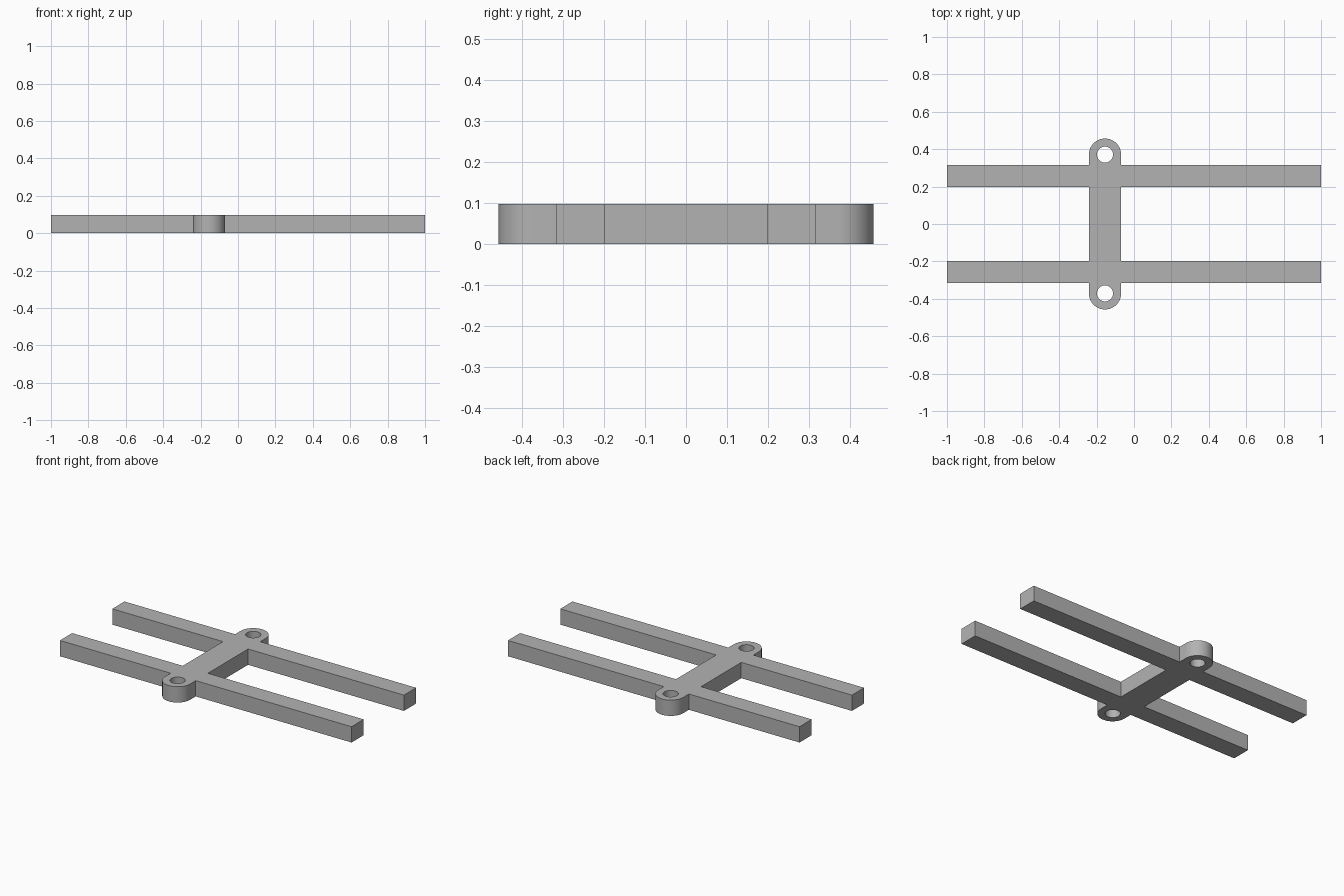
import bpy, bmesh
from math import sin, cos, pi, radians

cube = bpy.data.objects.get("Cube")
if cube:
    bpy.data.objects.remove(cube, do_unlink=True)

HEIGHT = 0.098
BAR_X, BAR_R = -0.155, 0.086      # crossbar centre and half width
EYE_Y, HOLE_R = 0.371, 0.043      # rounded ends and their holes
RAIL_IN, RAIL_OUT = 0.197, 0.316  # inner and outer rail sides


def arc(radius, y, end, steps):
    return [(BAR_X + radius * cos(end * i / steps), y + radius * sin(end * i / steps))
            for i in range(steps + 1)]


def add_loop(curve, points):
    spline = curve.splines.new('POLY')
    spline.points.add(len(points) - 1)
    for p, (x, y) in zip(spline.points, points):
        p.co = (x, y, 0, 1)
    spline.use_cyclic_u = True


# Grey plastic
grey = bpy.data.materials.new("grey")
grey.use_nodes = True
colour = (0.45, 0.45, 0.45, 1)
grey.diffuse_color = colour
grey.node_tree.nodes["Principled BSDF"].inputs["Base Color"].default_value = colour

# Back half of the outline: right rail, rounded eye, left rail
right, left = BAR_X + BAR_R, BAR_X - BAR_R
half = [(right, RAIL_IN), (1, RAIL_IN), (1, RAIL_OUT), (right, RAIL_OUT)]
half += arc(BAR_R, EYE_Y, pi, 32)
half += [(left, RAIL_OUT), (-1, RAIL_OUT), (-1, RAIL_IN), (left, RAIL_IN)]

# Filled profile, mirrored to the front, with two holes
profile = bpy.data.curves.new("frame_profile", 'CURVE')
profile.dimensions = '2D'
profile.fill_mode = 'BOTH'
profile.extrude = HEIGHT / 2
add_loop(profile, half + [(x, -y) for x, y in reversed(half)])
for side in (1, -1):
    add_loop(profile, arc(HOLE_R, side * EYE_Y, 2 * pi, 40)[:-1])

# Turn the profile into one clean solid
helper = bpy.data.objects.new("profile_helper", profile)
bpy.context.collection.objects.link(helper)
graph = bpy.context.evaluated_depsgraph_get()
mesh = bpy.data.meshes.new_from_object(helper.evaluated_get(graph))
bpy.data.objects.remove(helper, do_unlink=True)

bm = bmesh.new()
bm.from_mesh(mesh)
bmesh.ops.remove_doubles(bm, verts=bm.verts, dist=0.0005)
bmesh.ops.translate(bm, verts=bm.verts, vec=(0, 0, HEIGHT / 2))
bmesh.ops.recalc_face_normals(bm, faces=bm.faces)
bm.to_mesh(mesh)
bm.free()

mesh.materials.clear()
mesh.materials.append(grey)
frame = bpy.data.objects.new("double_rail_frame", mesh)
bpy.context.collection.objects.link(frame)
bpy.context.view_layer.objects.active = frame
frame.select_set(True)
bpy.ops.object.shade_smooth_by_angle(angle=radians(30))
